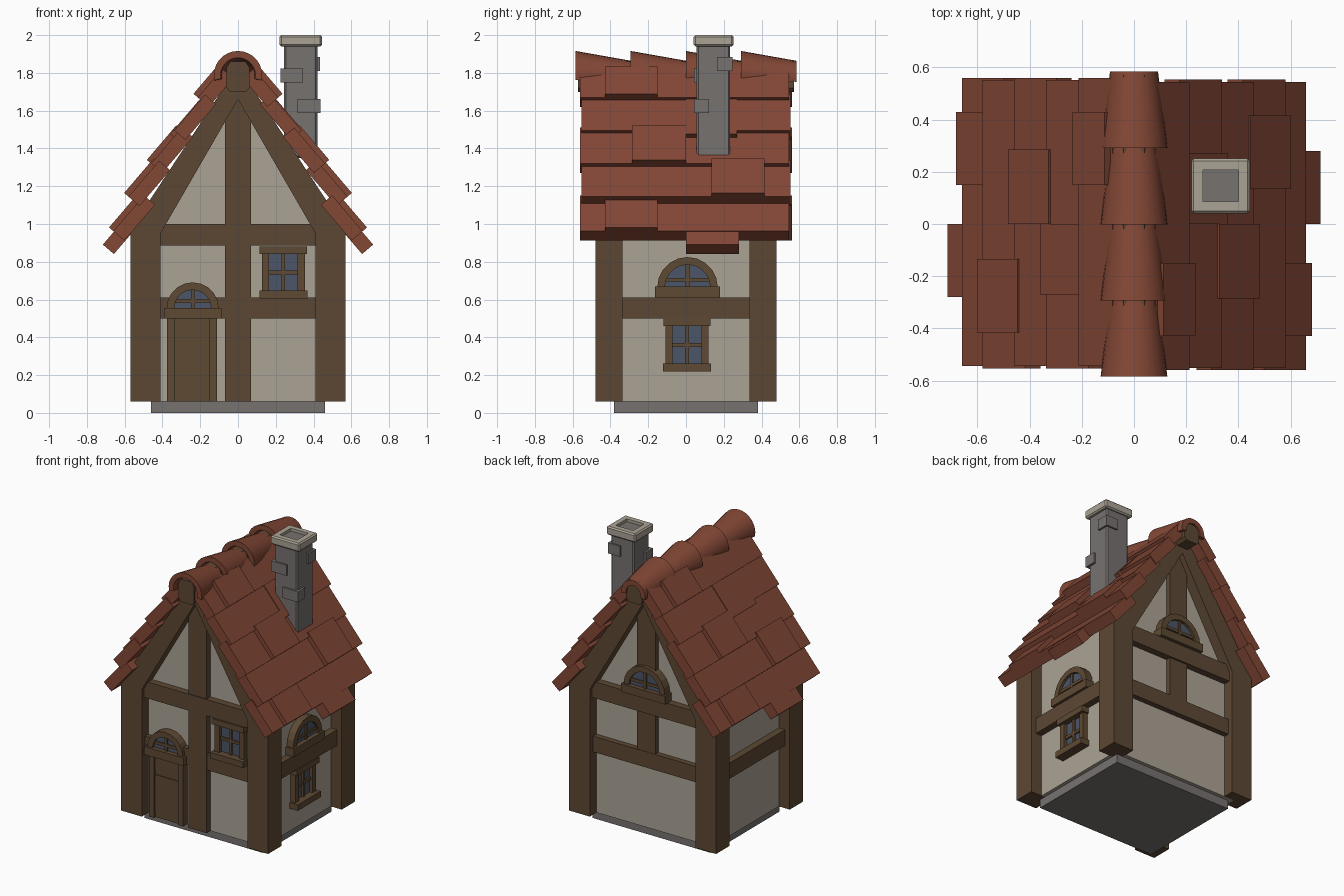
import bpy, bmesh, math
from mathutils import Matrix, Vector

if "Cube" in bpy.data.objects:
    bpy.data.objects.remove(bpy.data.objects["Cube"])


def material(name, rgb):
    m = bpy.data.materials.new(name)
    m.diffuse_color = (*rgb, 1)
    m.use_nodes = True
    m.node_tree.nodes["Principled BSDF"].inputs["Base Color"].default_value = m.diffuse_color
    return m


PLASTER = material("plaster", (0.41, 0.367, 0.3))
WOOD = material("dark wood", (0.108, 0.064, 0.033))
TRIM = material("trim wood", (0.112, 0.067, 0.033))
ROOF = material("red tile", (0.225, 0.063, 0.036))
STONE = material("grey stone", (0.182, 0.168, 0.163))
GLASS = material("blue glass", (0.072, 0.09, 0.135))


def finish(name, bm, mats, turn=0):
    """Turn the mesh about z and make it an object."""
    bmesh.ops.recalc_face_normals(bm, faces=bm.faces)
    bm.transform(Matrix.Rotation(math.radians(turn), 4, 'Z'))
    me = bpy.data.meshes.new(name)
    bm.to_mesh(me)
    bm.free()
    for m in mats:
        me.materials.append(m)
    ob = bpy.data.objects.new(name, me)
    bpy.context.collection.objects.link(ob)
    return ob


def prism(name, pts, y0, y1, mat, turn=0):
    """Extrude an xz outline from y0 to y1."""
    bm = bmesh.new()
    a = [bm.verts.new((x, y0, z)) for x, z in pts]
    b = [bm.verts.new((x, y1, z)) for x, z in pts]
    bm.faces.new(a)
    bm.faces.new(b)
    n = len(pts)
    for i in range(n):
        j = (i + 1) % n
        bm.faces.new((a[i], a[j], b[j], b[i]))
    return finish(name, bm, [mat], turn)


def box(name, x0, x1, y0, y1, z0, z1, mat, turn=0):
    return prism(name, [(x0, z0), (x1, z0), (x1, z1), (x0, z1)], y0, y1, mat, turn)


# Distance of each wall from the centre, by turn angle (front, right, back, left)
WALL = {0: 0.405, 90: 0.485, 180: 0.405, 270: 0.485}


def plate(name, side, u0, u1, z0, z1, depth, mat):
    """Box standing out from a wall by depth."""
    d = WALL[side]
    return box(name, u0, u1, -d - depth, -d + 0.02, z0, z1, mat, side)


# Foundation and walls
box("foundation", -0.46, 0.46, -0.38, 0.38, 0, 0.065, STONE)
prism("walls", [(-0.485, 0.06), (0.485, 0.06), (0.485, 1.08), (0, 1.79), (-0.485, 1.08)],
      -0.405, 0.405, PLASTER)

# Gable frames: corner posts running into the sloping rafters
half = [(0.41, 0.06), (0.57, 0.06), (0.57, 0.97), (0.03, 1.79)]
inner = [(-0.41, 0.95), (0, 1.66), (0.41, 0.95)]
frame = half + [(-x, z) for x, z in reversed(half)] + inner
for name, turn in (("front_frame", 0), ("back_frame", 180)):
    prism(name, frame, -0.48, -0.335, WOOD, turn)

# Wall beams
plate("front_centre_post", 0, -0.07, 0.07, 0.06, 1.69, 0.042, WOOD)
plate("back_centre_post", 180, -0.07, 0.07, 0.55, 1.69, 0.035, WOOD)
for side in (0, 180):
    plate("upper_beam", side, -0.42, 0.42, 0.885, 1.0, 0.048, WOOD)
    plate("lower_beam", side, -0.42, 0.42, 0.5, 0.61, 0.038, WOOD)
for side in (90, 270):
    plate("side_beam", side, -0.34, 0.34, 0.5, 0.61, 0.048, WOOD)


def rect_window(side, u, z0, z1):
    plate("window_glass", side, u - 0.09, u + 0.09, z0 + 0.03, z1 - 0.03, 0.012, GLASS)
    for s in (-1, 1):
        c = u + s * 0.095
        plate("window_jamb", side, c - 0.019, c + 0.019, z0, z1, 0.036, TRIM)
    plate("window_head", side, u - 0.125, u + 0.125, z1 - 0.04, z1, 0.055, TRIM)
    plate("window_sill", side, u - 0.127, u + 0.127, z0, z0 + 0.042, 0.065, TRIM)
    mid = (z0 + z1) / 2
    plate("window_bar", side, u - 0.01, u + 0.01, z0, z1, 0.025, TRIM)
    plate("window_bar", side, u - 0.08, u + 0.08, mid - 0.01, mid + 0.01, 0.024, TRIM)


def arch_window(side, u, z0, r, sill_half, deep):
    """Fanlight; deep is how far its glass stands out."""
    d, zc = WALL[side], z0 + 0.053
    ri = r - 0.04

    def arc(rad, n=10):
        return [(u + rad * math.cos(math.pi * i / n), zc + rad * math.sin(math.pi * i / n))
                for i in range(n + 1)]
    prism("arch_frame", arc(r) + arc(ri)[::-1], -d - deep - 0.018, -d + 0.02, TRIM, side)
    prism("arch_glass", arc(ri + 0.005), -d - deep, -d + 0.02, GLASS, side)
    plate("arch_bar", side, u - 0.01, u + 0.01, zc, zc + ri + 0.01, deep + 0.01, TRIM)
    plate("arch_bar", side, u - ri * 0.95, u + ri * 0.95, zc + 0.03, zc + 0.05, deep + 0.009, TRIM)
    plate("arch_sill", side, u - sill_half, u + sill_half, z0, zc + 0.003, deep + 0.032, TRIM)


rect_window(0, 0.24, 0.605, 0.882)
rect_window(90, 0.005, 0.22, 0.5)
arch_window(0, -0.24, 0.5, 0.138, 0.152, 0.042)
arch_window(90, 0.008, 0.612, 0.16, 0.172, 0.032)
arch_window(180, 0, 1.0, 0.16, 0.172, 0.04)

# Door
plate("door", 0, -0.36, -0.12, 0.06, 0.5, 0.03, TRIM)
for x0, x1 in ((-0.375, -0.335), (-0.15, -0.11)):
    plate("door_jamb", 0, x0, x1, 0.06, 0.51, 0.046, TRIM)
for z0, z1 in ((0.09, 0.36), (0.385, 0.48)):
    plate("door_panel", 0, -0.335, -0.15, z0, z1, 0.036, TRIM)

# Roof tiles: one base course per row plus raised or slipped tiles
ang = math.radians(49.5)
DOWN = Vector((math.cos(ang), -math.sin(ang)))
OUT = Vector((math.sin(ang), math.cos(ang)))


def course(name, p, y0, y1, length, turn, slip=0, lift=0, thick=0.077):
    a = Vector(p) + DOWN * slip + OUT * lift
    b = a - DOWN * (length + slip)
    pts = [a, b, b - OUT * thick, a - OUT * thick]
    prism(name, [tuple(v) for v in pts], y0, y1, ROOF, turn)


# lower edge of the row, then its odd tiles (y0, y1, slip, lift)
rows = [((0.66, 0.962), 0.25, [(0, 0.28, 0.09, -0.004), (-0.43, -0.15, 0.0, 0.03)]),
        ((0.58, 1.145), 0.25, [(0.135, 0.415, 0.0, 0.03)]),
        ((0.46, 1.32), 0.25, [(-0.285, 0, 0.0, 0.03)]),
        ((0.337, 1.495), 0.25, [(0, 0.27, 0.03, 0.005)]),
        ((0.213, 1.67), 0.2, [(-0.43, -0.15, 0.0, 0.03)])]
for turn in (0, 180):
    for i, (p, length, odd) in enumerate(rows):
        e = 0.008 * (i % 2)
        course("tile_course", p, -0.56 + e, 0.545 + e, length, turn)
        for y0, y1, slip, lift in odd:
            course("odd_tile", p, y0, y1, length - 0.01, turn, slip, lift)

# Ridge beam with chamfered edges
chamfer = [(0.042, 1.70), (0.06, 1.72), (0.06, 1.83), (0.04, 1.86)]
prism("ridge_beam", chamfer + [(-x, z) for x, z in reversed(chamfer)], -0.572, 0.572, WOOD)


def ridge_cap(y0, y1):
    """Tapered half pipe, wide at the front."""
    bm = bmesh.new()
    n, rings = 16, []
    for y, r, zc in ((y0, 0.128, 1.788), (y1, 0.092, 1.772)):
        for rad in (r, r - 0.036):
            ring = []
            for i in range(n + 1):
                t = math.radians(-12 + 204 * i / n)
                ring.append(bm.verts.new((rad * math.cos(t), y, zc + rad * math.sin(t))))
            rings.append(ring)
    fo, fi, bo, bi = rings
    for a, b in ((fo, bo), (bo, bi), (bi, fi), (fi, fo)):
        for i in range(n):
            bm.faces.new((a[i], a[i + 1], b[i + 1], b[i]))
    for i in (0, n):
        bm.faces.new((fo[i], bo[i], bi[i], fi[i]))
    ob = finish("ridge_cap", bm, [ROOF])
    bpy.context.view_layer.objects.active = ob
    ob.select_set(True)
    bpy.ops.object.shade_smooth_by_angle(angle=math.radians(35))
    ob.select_set(False)


for i in range(4):
    y = -0.585 + i * 0.292
    ridge_cap(y, y + 0.294)


def bevelled_box(size, centre, width):
    bm = bmesh.new()
    bmesh.ops.create_cube(bm, size=1, matrix=Matrix.Translation(centre) @ Matrix.Diagonal((*size, 1)))
    bmesh.ops.bevel(bm, geom=bm.edges[:], offset=width, segments=1, affect='EDGES')
    return bm


# Chimney stack and loose stones
finish("chimney", bevelled_box((0.178, 0.178, 0.63), (0.332, 0.145, 1.665), 0.01), [STONE])
for x0, x1, y0, y1, z in ((0.226, 0.345, 0.043, 0.12, 1.75),
                          (0.315, 0.436, 0.042, 0.122, 1.588),
                          (0.34, 0.434, 0.163, 0.246, 1.81)):
    box("chimney_stone", x0, x1, y0, y1, z, z + 0.074, STONE)

# Chimney cap with a sunken grey flue
bm = bevelled_box((0.224, 0.21, 0.06), (0.332, 0.146, 1.97), 0.009)
bm.normal_update()
top = max(bm.faces, key=lambda f: f.calc_center_median().z)
bmesh.ops.inset_region(bm, faces=[top], thickness=0.05)
for f in bm.faces:
    f.select = False
new = bmesh.ops.extrude_face_region(bm, geom=[top])["geom"]
if top.is_valid:
    bm.faces.remove(top)
bmesh.ops.translate(bm, vec=(0, 0, -0.05), verts=[g for g in new if isinstance(g, bmesh.types.BMVert)])
for g in new:
    if isinstance(g, bmesh.types.BMFace):
        g.material_index = 1
finish("chimney_cap", bm, [PLASTER, STONE])
